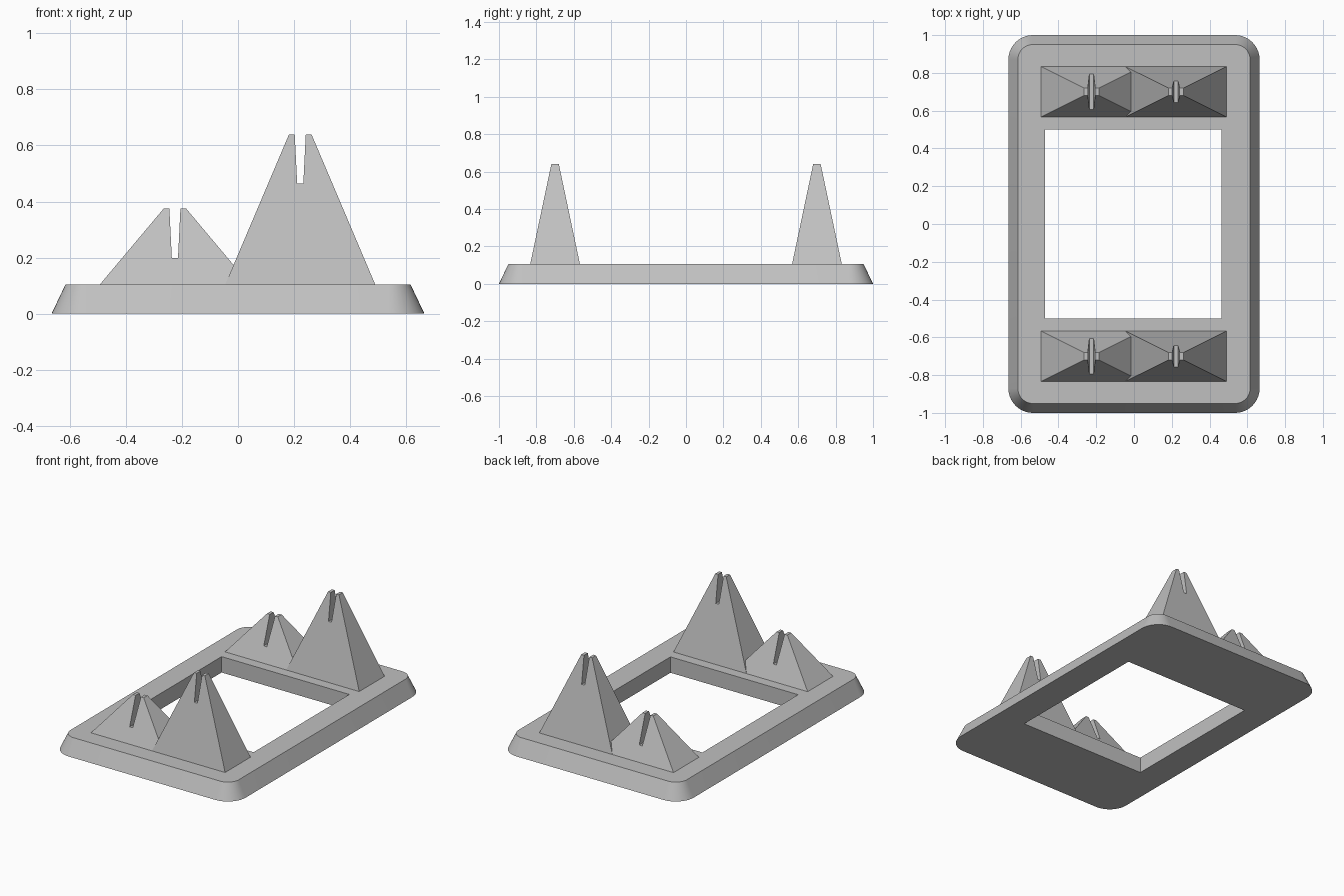
import bpy, bmesh, math

cube = bpy.data.objects.get("Cube")
if cube:
    bpy.data.objects.remove(cube, do_unlink=True)

BASE_TOP = 0.105

grey = bpy.data.materials.new("plain grey")
grey.use_nodes = True
colour = (0.53, 0.53, 0.53, 1)
grey.diffuse_color = colour
grey.node_tree.nodes["Principled BSDF"].inputs["Base Color"].default_value = colour


def loft(name, rings):
    """Closed solid through rings of equal point count, bottom to top."""
    bm = bmesh.new()
    loops = [[bm.verts.new(p) for p in ring] for ring in rings]
    bm.faces.new(loops[0][::-1])
    bm.faces.new(loops[-1])
    for low, high in zip(loops, loops[1:]):
        for i in range(len(low)):
            j = (i + 1) % len(low)
            bm.faces.new((low[i], low[j], high[j], high[i]))
    bmesh.ops.recalc_face_normals(bm, faces=bm.faces[:])
    mesh = bpy.data.meshes.new(name)
    bm.to_mesh(mesh)
    bm.free()
    mesh.materials.append(grey)
    obj = bpy.data.objects.new(name, mesh)
    bpy.context.collection.objects.link(obj)
    return obj


def rect(cx, cy, hx, hy, z):
    return [(cx + sx * hx, cy + sy * hy, z)
            for sx, sy in ((-1, -1), (1, -1), (1, 1), (-1, 1))]


def rounded_rect(hx, hy, r, z, steps=10):
    points = []
    for k, (sx, sy) in enumerate(((1, 1), (-1, 1), (-1, -1), (1, -1))):
        for i in range(steps + 1):
            a = (k + i / steps) * math.pi / 2
            points.append((sx * (hx - r) + r * math.cos(a),
                           sy * (hy - r) + r * math.sin(a), z))
    return points


def cut(obj, cutter):
    """Apply the cutter to the solid, then remove it."""
    mod = obj.modifiers.new("cut", "BOOLEAN")
    mod.operation = "DIFFERENCE"
    mod.solver = "EXACT"
    mod.object = cutter
    bpy.ops.object.select_all(action="DESELECT")
    bpy.context.view_layer.objects.active = obj
    obj.select_set(True)
    bpy.ops.object.modifier_apply(modifier=mod.name)
    bpy.data.objects.remove(cutter, do_unlink=True)


# Sloped frame with a rectangular opening
frame = loft("base_frame", [rounded_rect(0.665, 1, 0.13, 0),
                            rounded_rect(0.615, 0.95, 0.08, BASE_TOP)])
cut(frame, loft("opening_cutter", [rect(-0.003, 0, 0.467, 0.5, -0.1),
                                   rect(-0.003, 0, 0.467, 0.5, 0.3)]))
bpy.ops.object.shade_smooth_by_angle(angle=math.radians(25))

# Slotted low and tall peaks at each end: name, x, height, slot floor
PEAKS = (("low_peak", -0.225, 0.375, 0.198), ("tall_peak", 0.222, 0.64, 0.465))
for end, y in (("front", -0.7), ("back", 0.7)):
    for name, x, top, floor in PEAKS:
        peak = loft(f"{end}_{name}", [rect(x, y, 0.267, 0.133, BASE_TOP),
                                      rect(x, y, 0.04, 0.02, top)])
        cut(peak, loft("slot_cutter", [rect(x, y, 0.011, 0.3, floor),
                                       rect(x, y, 0.02, 0.3, top + 0.005)]))
